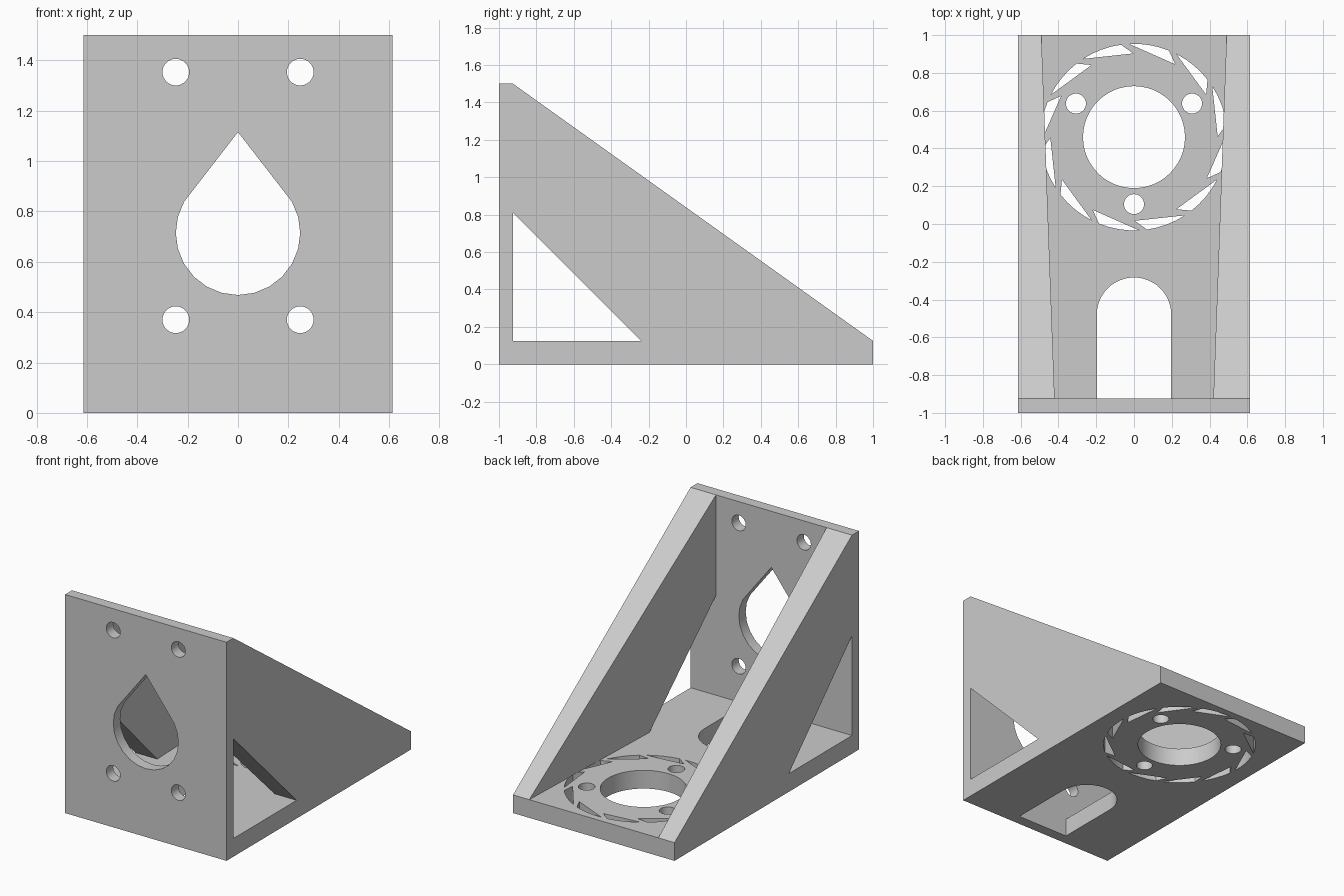
import bpy
import bmesh
from math import cos, sin, radians

cube = bpy.data.objects.get("Cube")
if cube:
    bpy.data.objects.remove(cube)

HALF_W, HEIGHT = 0.613, 1.5
PLATE, FLOOR = 0.075, 0.125
INNER_Y = -1 + PLATE

grey = bpy.data.materials.new("light grey")
grey.use_nodes = True
grey.diffuse_color = (0.6, 0.6, 0.6, 1)
grey.node_tree.nodes["Principled BSDF"].inputs["Base Color"].default_value = (0.6, 0.6, 0.6, 1)


def add_object(name, mesh):
    obj = bpy.data.objects.new(name, mesh)
    bpy.context.collection.objects.link(obj)
    mesh.materials.clear()
    mesh.materials.append(grey)
    return obj


def arc(cx, cy, r, start, end, steps):
    angles = [radians(start + (end - start) * i / steps) for i in range(steps + 1)]
    return [(cx + r * cos(a), cy + r * sin(a)) for a in angles]


def circle(cx, cy, r, sides=32):
    return arc(cx, cy, r, 0, 360, sides)[:-1]


def cut_plate(name, loops, thickness):
    """Extrude a flat outline (first loop) with holes (other loops)."""
    curve = bpy.data.curves.new(name, 'CURVE')
    curve.dimensions = '2D'
    curve.fill_mode = 'BOTH'
    curve.extrude = thickness / 2
    for loop in loops:
        spline = curve.splines.new('POLY')
        spline.points.add(len(loop) - 1)
        for point, (x, y) in zip(spline.points, loop):
            point.co = (x, y, 0, 1)
        spline.use_cyclic_u = True
    temp = bpy.data.objects.new(name + "_outline", curve)
    bpy.context.collection.objects.link(temp)
    bpy.context.view_layer.update()
    graph = bpy.context.evaluated_depsgraph_get()
    mesh = bpy.data.meshes.new_from_object(temp.evaluated_get(graph))
    bpy.data.objects.remove(temp)
    bm = bmesh.new()
    bm.from_mesh(mesh)
    bmesh.ops.remove_doubles(bm, verts=bm.verts, dist=0.0002)
    bmesh.ops.recalc_face_normals(bm, faces=bm.faces)
    bm.to_mesh(mesh)
    bm.free()
    obj = add_object(name, mesh)
    bpy.ops.object.select_all(action='DESELECT')
    obj.select_set(True)
    bpy.context.view_layer.objects.active = obj
    bpy.ops.object.shade_smooth_by_angle(angle=radians(25))
    return obj


# Front plate: teardrop opening and four bolt holes
outline = [(-HALF_W, 0), (HALF_W, 0), (HALF_W, HEIGHT), (-HALF_W, HEIGHT)]
teardrop = arc(0, 0.715, 0.247, -210, 30, 16) + [(0, 1.115)]
bolts = [circle(x, z, 0.053) for x in (-0.247, 0.247) for z in (0.37, 1.353)]
front = cut_plate("front_plate", [outline, teardrop] + bolts, PLATE)
front.rotation_euler.x = radians(90)
front.location.y = -1 + PLATE / 2

# Base plate: rounded slot at the front, round opening, screw holes, ring of vents
RING_Y = 0.46
slot = arc(0, -0.48, 0.197, 180, 0, 24)
outline = ([(-HALF_W, INNER_Y), (-0.197, INNER_Y)] + slot
           + [(0.197, INNER_Y), (HALF_W, INNER_Y), (HALF_W, 1), (-HALF_W, 1)])
holes = [circle(0, RING_Y, 0.27, 48)]
for angle in (30, 150, 270):
    a = radians(angle)
    holes.append(circle(0.355 * cos(a), RING_Y + 0.355 * sin(a), 0.053))
for i in range(12):
    turn = 30 * i
    inner_tip = arc(0, RING_Y, 0.443, 60.5 + turn, 0, 1)[:1]
    holes.append(arc(0, RING_Y, 0.494, 93 + turn, 68 + turn, 4) + inner_tip)
base = cut_plate("base_plate", [outline] + holes, FLOOR)
base.location.z = FLOOR / 2

# Side walls: sloped braces that thin towards the back, open at the lower front
profile = [(INNER_Y, 0.81), (-0.24, FLOOR), (1, FLOOR), (INNER_Y, HEIGHT)]
for name, side in (("left_wall", 1), ("right_wall", -1)):
    bm = bmesh.new()
    outer, inner = [], []
    for y, z in profile:
        inner_x = 0.42 + 0.07 * (y - INNER_Y) / (1 - INNER_Y)
        outer.append(bm.verts.new((side * HALF_W, y, z)))
        inner.append(bm.verts.new((side * inner_x, y, z)))
    bm.faces.new(outer)
    bm.faces.new(inner[::-1])
    for i in range(4):
        j = (i + 1) % 4
        bm.faces.new((outer[j], outer[i], inner[i], inner[j]))
    bmesh.ops.recalc_face_normals(bm, faces=bm.faces)
    mesh = bpy.data.meshes.new(name)
    bm.to_mesh(mesh)
    bm.free()
    add_object(name, mesh)
